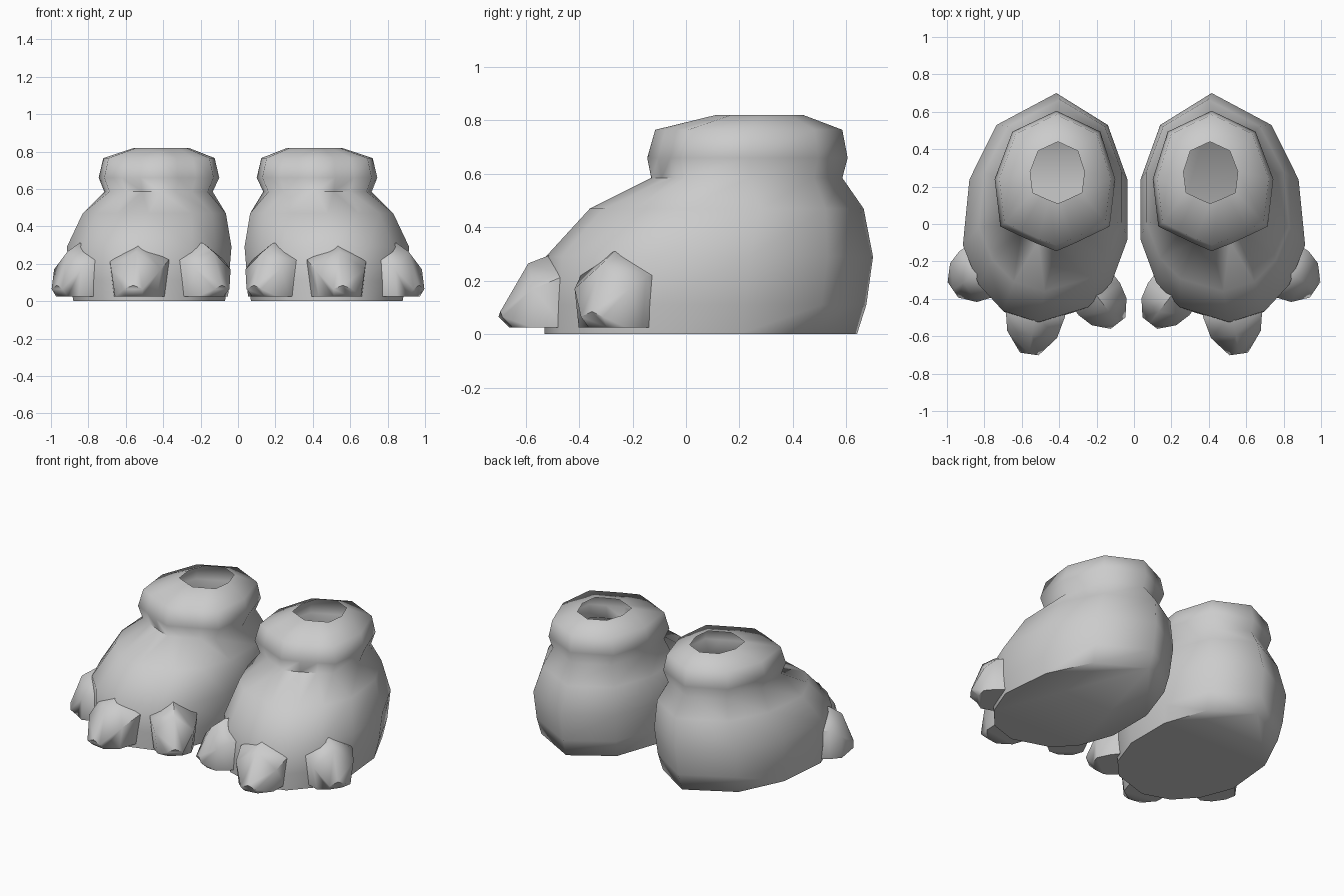
import bpy, bmesh, math
from mathutils import Vector

cube = bpy.data.objects.get("Cube")
if cube:
    bpy.data.objects.remove(cube, do_unlink=True)

grey = bpy.data.materials.new("soft grey")
grey.use_nodes = True
grey.diffuse_color = (0.6, 0.6, 0.6, 1)
grey.node_tree.nodes["Principled BSDF"].inputs["Base Color"].default_value = (0.6, 0.6, 0.6, 1)


def loft(name, rings, cap_start, cap_end, sharp):
    """Skin a list of rings, then mirror the part across to the other foot."""
    bm = bmesh.new()
    loops = [[bm.verts.new(p) for p in ring] for ring in rings]
    for a, b in zip(loops, loops[1:]):
        for i in range(len(a)):
            j = (i + 1) % len(a)
            bm.faces.new((a[i], a[j], b[j], b[i]))
    if cap_start:
        bm.faces.new(loops[0][::-1])
    if cap_end:
        bm.faces.new(loops[-1])
    bmesh.ops.recalc_face_normals(bm, faces=bm.faces)
    mesh = bpy.data.meshes.new(name)
    for f in bm.faces:
        f.smooth = True
    bm.to_mesh(mesh)
    bm.free()
    mesh.set_sharp_from_angle(angle=math.radians(sharp))
    mesh.materials.append(grey)
    obj = bpy.data.objects.new(name, mesh)
    bpy.context.collection.objects.link(obj)
    mirror = obj.modifiers.new("other_foot", "MIRROR")
    mirror.use_mirror_merge = False
    return obj


def fit(outline, x0, x1, y0, y1, z):
    """Stretch an outline into a box at height z."""
    xs, ys = zip(*outline)
    ax, ay = min(xs), min(ys)
    sx, sy = (x1 - x0) / (max(xs) - ax), (y1 - y0) / (max(ys) - ay)
    return [(x0 + (x - ax) * sx, y0 + (y - ay) * sy, z) for x, y in outline]


# Outlines of the foot and of the ankle collar, starting at the heel
foot = [(.415, .70), (.14, .53), (.035, .24), (.035, -.08), (.12, -.31), (.245, -.44),
        (.51, -.52), (.70, -.46), (.83, -.32), (.915, -.11), (.88, .24), (.735, .53)]
collar = [(.415, .61), (.18, .50), (.10, .25), (.13, .0), (.225, -.045), (.32, -.09),
          (.415, -.13), (.52, -.09), (.62, -.045), (.715, .0), (.745, .25), (.65, .50)]

# Slipper shell: flat sole, bulging foot, pinched ankle, rounded collar, open top
loft("slipper_body", [
    fit(foot, .07, .88, -.53, .64, 0),
    fit(foot, .05, .90, -.53, .675, .11),
    fit(foot, .035, .915, -.525, .70, .29),
    fit(foot, .065, .83, -.36, .665, .47),
    fit(collar, .135, .715, -.13, .585, .585),
    fit(collar, .10, .745, -.145, .605, .66),
    fit(collar, .125, .72, -.115, .585, .765),
    fit(collar, .265, .555, .11, .44, .82),
], True, False, 75)


def claw(name, base, tip, half):
    """House-shaped section tapering forward to a low blunt tip."""
    base, tip = Vector(base), Vector(tip)
    along = tip - base
    side = Vector((-along.y, along.x)).normalized()
    rings = []
    # step along, half width, shoulder height, peak height, slant of the front
    for t, w, shoulder, peak, slant in (
            (-.35, half, .22, .31, 0),
            (.2, half, .22, .31, 0),
            (.62, half * .84, .17, .265, 0),
            (1, .05, .065, .085, .04)):
        ring = []
        for s, z in ((-.85, .025), (.85, .025), (1, shoulder), (0, peak), (-1, shoulder)):
            back = slant if z == .025 else 0
            p = base + along * t + side * (s * w) - along.normalized() * back
            ring.append((p.x, p.y, z))
        rings.append(ring)
    loft(name, rings, True, True, 60)


# Three claws on each foot
claw("inner_claw", (.21, -.37), (.085, -.53), .14)
claw("front_claw", (.52, -.42), (.56, -.695), .16)
claw("outer_claw", (.82, -.25), (.968, -.352), .15)
